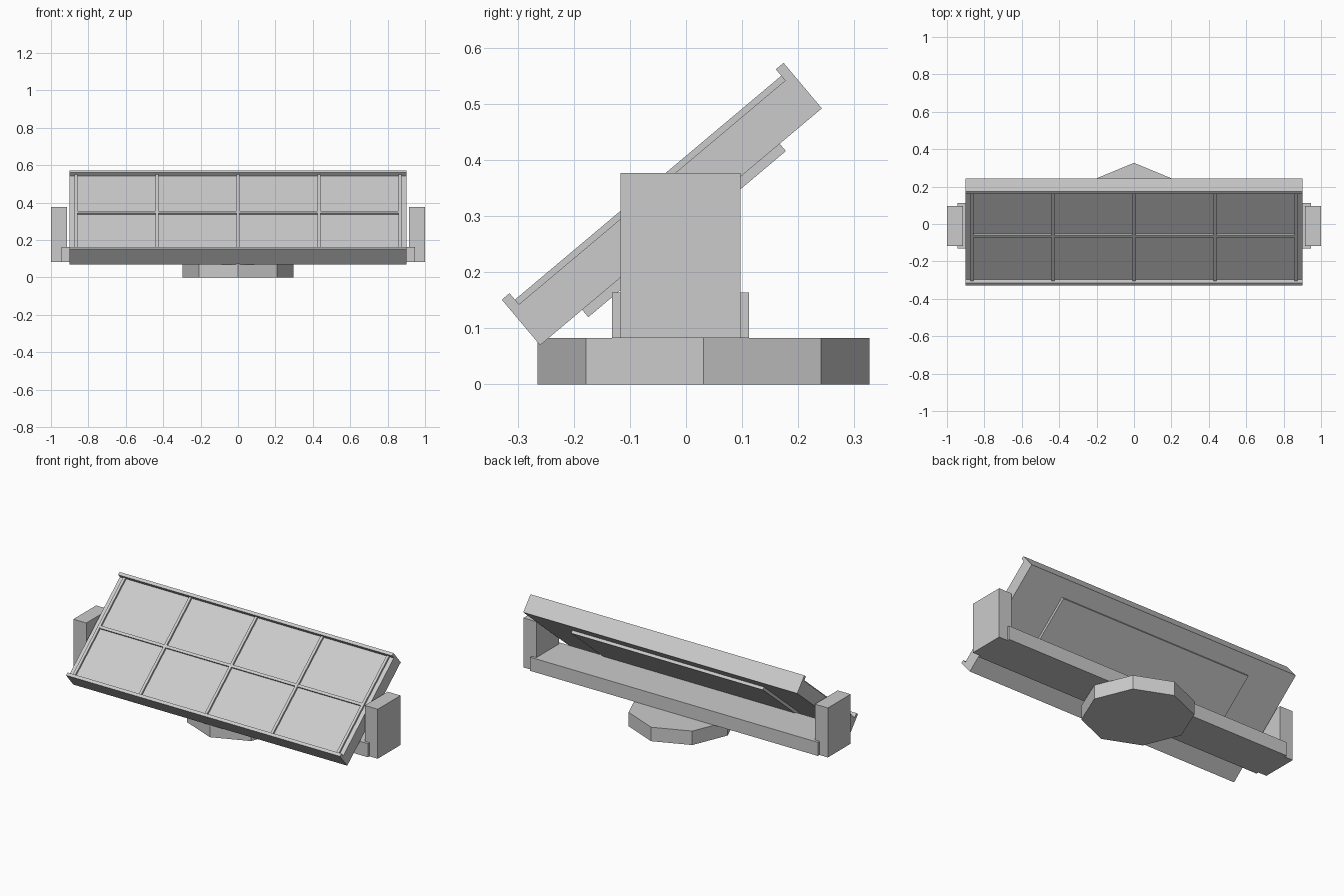
import bpy, bmesh, math
from mathutils import Matrix

if "Cube" in bpy.data.objects:
    bpy.data.objects.remove(bpy.data.objects["Cube"])

grey = bpy.data.materials.new("light grey")
grey.diffuse_color = (0.6, 0.6, 0.6, 1)
grey.use_nodes = True
grey.node_tree.nodes["Principled BSDF"].inputs["Base Color"].default_value = grey.diffuse_color


def finish(name, bm, matrix=Matrix()):
    bm.transform(matrix)
    bmesh.ops.recalc_face_normals(bm, faces=bm.faces)
    mesh = bpy.data.meshes.new(name)
    bm.to_mesh(mesh)
    bm.free()
    mesh.materials.append(grey)
    obj = bpy.data.objects.new(name, mesh)
    bpy.context.collection.objects.link(obj)
    return obj


def box(name, lo, hi, matrix=Matrix()):
    bm = bmesh.new()
    bmesh.ops.create_cube(bm, size=1)
    for v in bm.verts:
        v.co = [(a + b) / 2 + c * (b - a) for a, b, c in zip(lo, hi, v.co)]
    return finish(name, bm, matrix)


# Octagonal foot, corners on the axes
bm = bmesh.new()
ring = [bm.verts.new((0.296 * math.cos(i * math.pi / 4),
                      0.031 + 0.296 * math.sin(i * math.pi / 4), 0)) for i in range(8)]
foot = bm.faces.new(ring)
top = bmesh.ops.extrude_face_region(bm, geom=[foot], use_keep_orig=True)["geom"]
for v in top:
    if isinstance(v, bmesh.types.BMVert):
        v.co.z = 0.083
finish("octagonal_foot", bm)

# Cross beam and the two side posts
box("cross_beam", (-0.945, -0.132, 0.083), (0.945, 0.112, 0.164))
for side, x0, x1 in (("left", -1.0, -0.915), ("right", 0.915, 1.0)):
    box(side + "_post", (x0, -0.117, 0.083), (x1, 0.097, 0.377))

# Tilted panel: local y runs up the slope, local z points out of the panel
tilt = Matrix.Translation((0, -0.009, 0.281)) @ Matrix.Rotation(math.radians(40.05), 4, 'X')
H = 0.328
box("panel_body", (-0.9, -H, 0), (0.9, H, 0.08), tilt)
box("back_plate", (-0.63, -0.23, -0.017), (0.63, 0.23, 0.005), tilt)

# Raised lips along the lower and upper edges
box("lower_lip", (-0.9, -H, 0.07), (0.9, -H + 0.018, 0.106), tilt)
box("upper_lip", (-0.9, H - 0.018, 0.07), (0.9, H, 0.106), tilt)

# Grid of divider rails
for i in range(5):
    x = -0.866 + 0.433 * i
    box(f"divider_rail_{i + 1}", (x - 0.008, -H + 0.01, 0.07), (x + 0.008, H - 0.01, 0.091), tilt)
box("middle_rail", (-0.866, -0.008, 0.07), (0.866, 0.008, 0.0905), tilt)
